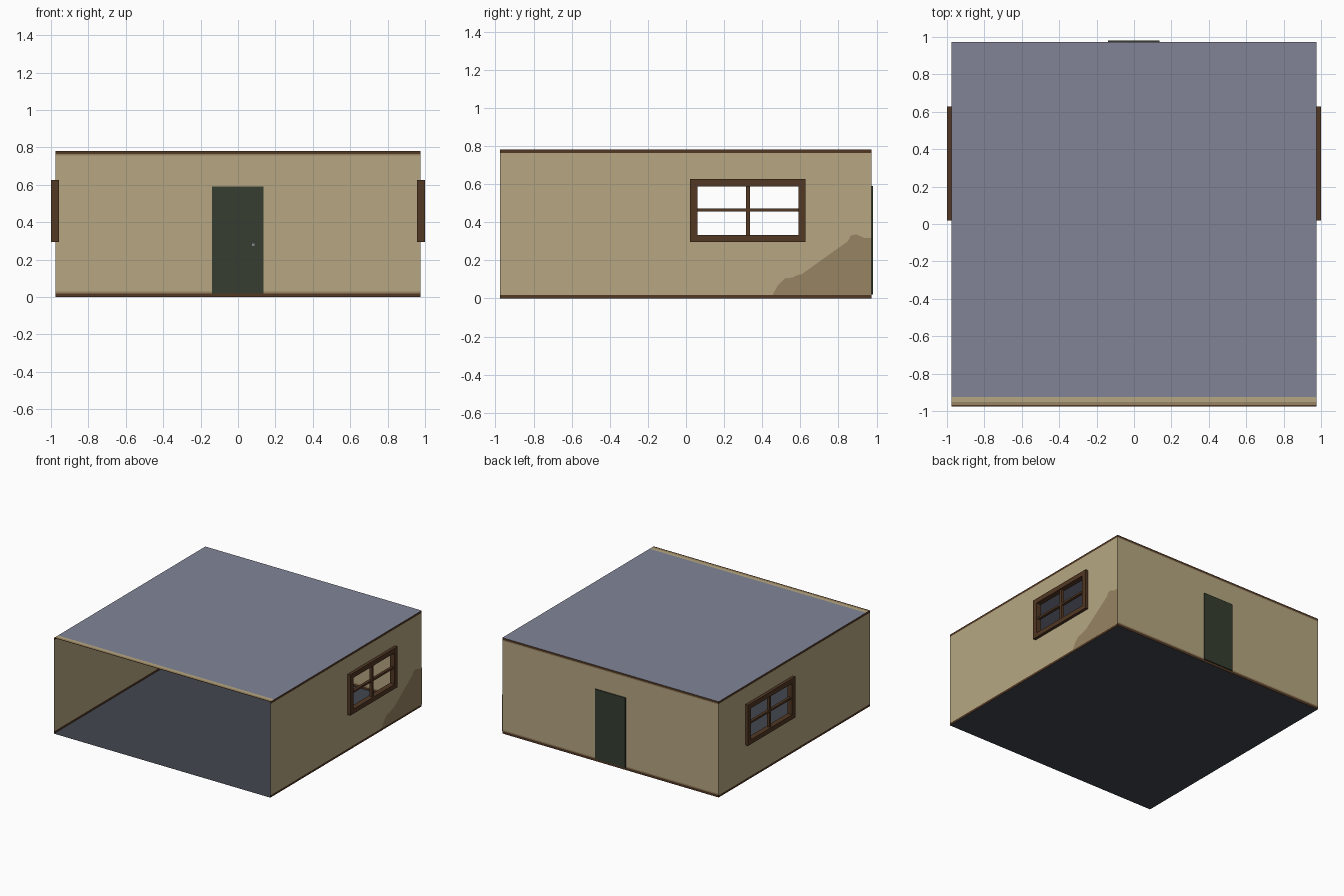
import bpy, bmesh

if "Cube" in bpy.data.objects:
    bpy.data.objects.remove(bpy.data.objects["Cube"])

X, Y0, Y1, H = 0.976, -0.977, 0.973, 0.781


def material(name, rgb):
    lin = [(c / 255 / 12.92) if c < 10 else ((c / 255 + 0.055) / 1.055) ** 2.4 for c in rgb]
    m = bpy.data.materials.new(name)
    m.diffuse_color = (*lin, 1)
    m.use_nodes = True
    m.node_tree.nodes["Principled BSDF"].inputs["Base Color"].default_value = m.diffuse_color
    return m


PLASTER = material("plaster beige", (183, 167, 130))
STAIN = material("stain tan", (151, 131, 98))
WOOD = material("dark wood", (82, 56, 36))
DOOR = material("door green", (54, 61, 48))
ROOF = material("roof slate", (129, 132, 150))
FLOOR = material("floor grey", (66, 70, 78))
METAL = material("knob grey", (130, 135, 145))


def finish(name, bm, mats):
    me = bpy.data.meshes.new(name)
    bm.to_mesh(me)
    bm.free()
    for m in mats:
        me.materials.append(m)
    ob = bpy.data.objects.new(name, me)
    bpy.context.collection.objects.link(ob)
    return ob


def sheet(name, us, vs, place, mats, rule, flip=False):
    """Flat sheet cut at us and vs; rule(u, v) gives the colour index, None leaves a hole."""
    bm = bmesh.new()
    grid = [[bm.verts.new(place(u, v)) for v in vs] for u in us]
    for i in range(len(us) - 1):
        for j in range(len(vs) - 1):
            idx = rule((us[i] + us[i + 1]) / 2, (vs[j] + vs[j + 1]) / 2)
            if idx is None:
                continue
            loop = [grid[i][j], grid[i + 1][j], grid[i + 1][j + 1], grid[i][j + 1]]
            f = bm.faces.new(loop[::-1] if flip else loop)
            f.material_index = idx
    return finish(name, bm, mats)


def boxes(name, spans, mat):
    """One object made of boxes given as (x0, x1, y0, y1, z0, z1)."""
    bm = bmesh.new()
    for x0, x1, y0, y1, z0, z1 in spans:
        vs = bmesh.ops.create_cube(bm, size=1)["verts"]
        for v in vs:
            v.co = ((x0 + x1) / 2 + v.co.x * (x1 - x0),
                    (y0 + y1) / 2 + v.co.y * (y1 - y0),
                    (z0 + z1) / 2 + v.co.z * (z1 - z0))
    return finish(name, bm, [mat])


# window opening and frame limits
HY0, HY1, HZ0, HZ1 = 0.06, 0.59, 0.332, 0.588
FY0, FY1, FZ0, FZ1 = 0.02, 0.627, 0.295, 0.627


def side_rule(y, z):
    if HY0 < y < HY1 and HZ0 < z < HZ1:
        return None
    return 1 if z < 0.018 or z > 0.763 else 0


def back_rule(x, z):
    if z < 0.02 or z > 0.765:
        return 1
    return 2 if z < 0.03 or z > 0.757 else 0


def roof_rule(x, y):
    if y > -0.925:
        return 0
    return 1 if y > -0.951 else 2 if y > -0.967 else 3


# side walls and window frames
for side, s in (("left", -1), ("right", 1)):
    sheet(side + "_wall", [Y0, HY0, HY1, Y1], [0, 0.018, HZ0, HZ1, 0.763, H],
          lambda y, z: (s * X, y, z), [PLASTER, WOOD], side_rule, s < 0)
    a, b = sorted((s * 0.957, s * 1.0))
    c, d = sorted((s * 0.966, s * 0.989))
    my, mz = (HY0 + HY1) / 2, 0.463
    boxes(side + "_window_frame", [
        (a, b, FY0, HY0, FZ0, FZ1), (a, b, HY1, FY1, FZ0, FZ1),
        (a, b, HY0, HY1, FZ0, HZ0), (a, b, HY0, HY1, HZ1, FZ1),
        (c, d, my - 0.01, my + 0.01, HZ0, HZ1),
        (c, d, HY0, HY1, mz - 0.008, mz + 0.008)], WOOD)

# back wall
sheet("back_wall", [-X, X], [0, 0.02, 0.03, 0.757, 0.765, H],
      lambda x, z: (x, Y1, z), [PLASTER, WOOD, STAIN], back_rule, True)

# floor and roof, the roof with a painted strip along the open front
sheet("floor", [-X, X], [Y0, Y1], lambda x, y: (x, y, 0), [FLOOR], lambda x, y: 0)
sheet("roof", [-X, X], [Y0, -0.967, -0.951, -0.925, Y1], lambda x, y: (x, y, H),
      [ROOF, PLASTER, STAIN, WOOD], roof_rule)

# door with a small knob plate on the inside
boxes("door", [(-0.138, 0.136, 0.966, 0.981, 0.02, 0.59)], DOOR)
boxes("door_knob", [(0.075, 0.088, 0.961, 0.967, 0.272, 0.285)], METAL)

# damp stain on both sides of the right wall
outline = [(0.455, 0.018), (0.48, 0.065), (0.52, 0.105), (0.56, 0.11), (0.595, 0.127),
           (0.625, 0.11), (0.65, 0.084), (0.69, 0.082), (0.73, 0.115), (0.755, 0.1),
           (0.78, 0.068), (0.82, 0.072), (0.85, 0.085), (0.873, 0.136), (0.853, 0.225),
           (0.849, 0.3), (0.865, 0.33), (0.895, 0.336), (0.935, 0.318), (Y1, 0.316), (Y1, 0.018)]
bm = bmesh.new()
for x, pts in ((X + 0.002, outline[::-1]), (X - 0.002, outline)):
    bm.faces.new([bm.verts.new((x, y, z)) for y, z in pts])
bmesh.ops.triangulate(bm, faces=bm.faces[:])
finish("wall_stain", bm, [STAIN])
